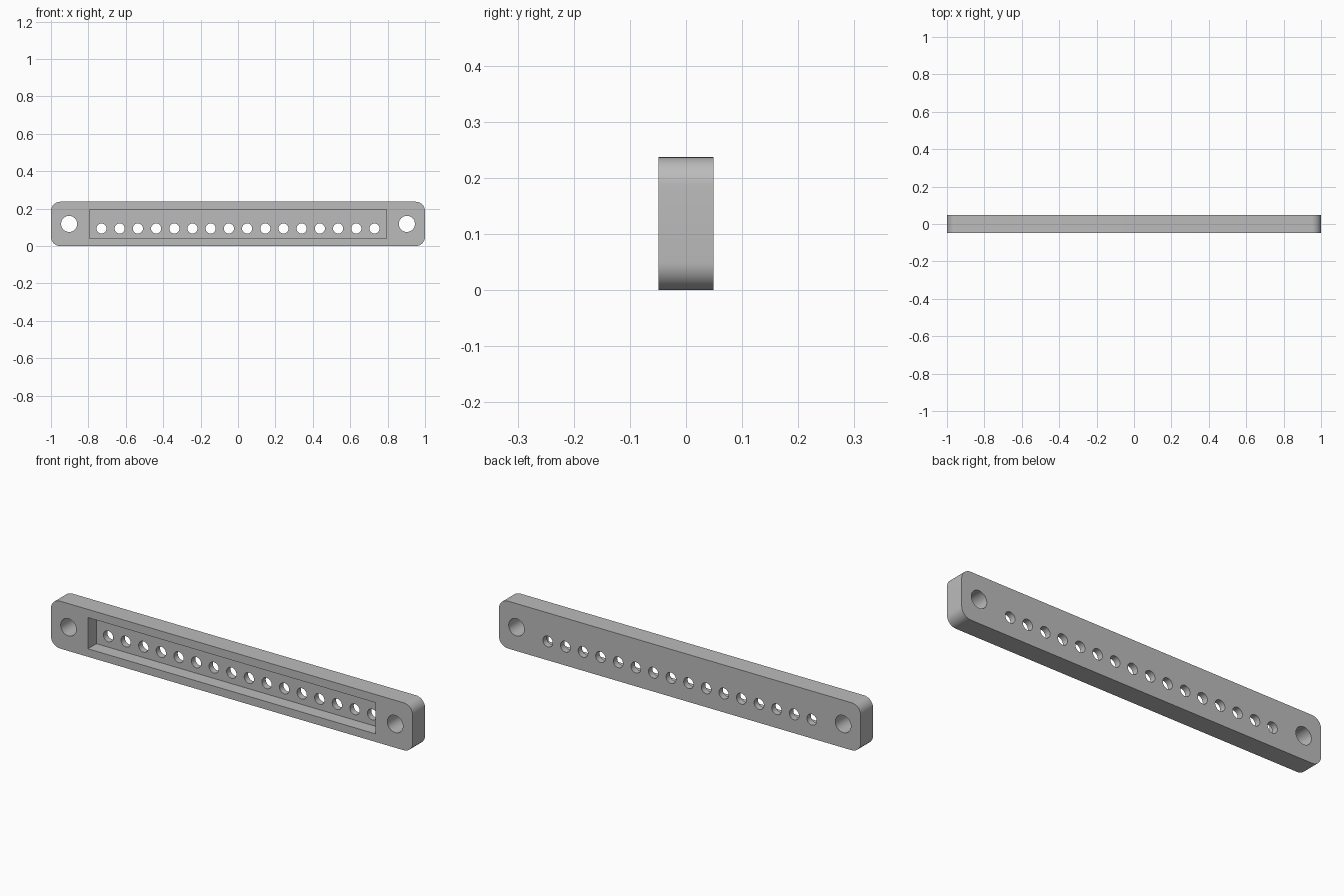
import bpy
import bmesh
from math import radians
from mathutils import Matrix, Vector

default = bpy.data.objects.get("Cube")
if default:
    bpy.data.objects.remove(default, do_unlink=True)

LENGTH, DEPTH, HEIGHT = 2.0, 0.098, 0.237
POCKET_DEPTH = 0.067
FRONT = -DEPTH / 2

grey = bpy.data.materials.new("satin_grey")
grey.use_nodes = True
colour = (0.5, 0.5, 0.5, 1)
grey.diffuse_color = colour
grey.node_tree.nodes["Principled BSDF"].inputs["Base Color"].default_value = colour


def add_box(bm, low, high):
    low, high = Vector(low), Vector(high)
    matrix = Matrix.Translation((low + high) / 2) @ Matrix.Diagonal((*(high - low), 1))
    bmesh.ops.create_cube(bm, size=1, matrix=matrix)


def add_pin(bm, x, z, radius):
    matrix = Matrix.Translation((x, 0, z)) @ Matrix.Rotation(radians(90), 4, "X")
    bmesh.ops.create_cone(bm, cap_ends=True, segments=40, radius1=radius,
                          radius2=radius, depth=DEPTH * 2, matrix=matrix)


def finish(bm, name):
    mesh = bpy.data.meshes.new(name)
    bm.to_mesh(mesh)
    bm.free()
    mesh.materials.append(grey)
    obj = bpy.data.objects.new(name, mesh)
    bpy.context.collection.objects.link(obj)
    return obj


# Solid bar with four rounded corners
bm = bmesh.new()
add_box(bm, (-LENGTH / 2, FRONT, 0), (LENGTH / 2, -FRONT, HEIGHT))
corners = [e for e in bm.edges if abs(e.verts[0].co.y - e.verts[1].co.y) > DEPTH / 2]
bmesh.ops.bevel(bm, geom=corners, offset=0.05, segments=10, profile=0.5, affect="EDGES")
bar = finish(bm, "mounting_bar")

# Rectangular recess in the front
bm = bmesh.new()
add_box(bm, (-0.795, FRONT - 0.1, 0.04), (0.795, FRONT + POCKET_DEPTH, 0.196))
pocket = finish(bm, "pocket_cutter")

# Row of small holes and a larger screw hole at each end
bm = bmesh.new()
for i in range(16):
    add_pin(bm, (i - 7.5) * 0.0973, 0.094, 0.027)
for side in (-1, 1):
    add_pin(bm, side * 0.903, HEIGHT / 2, 0.043)
holes = finish(bm, "hole_cutter")

# Cut the bar
bpy.ops.object.select_all(action="DESELECT")
bar.select_set(True)
bpy.context.view_layer.objects.active = bar
for cutter in (pocket, holes):
    cut = bar.modifiers.new(cutter.name, "BOOLEAN")
    cut.operation = "DIFFERENCE"
    cut.solver = "EXACT"
    cut.object = cutter
    bpy.ops.object.modifier_apply(modifier=cut.name)
for cutter in (pocket, holes):
    bpy.data.objects.remove(cutter, do_unlink=True)

bpy.ops.object.shade_smooth_by_angle(angle=radians(30))
